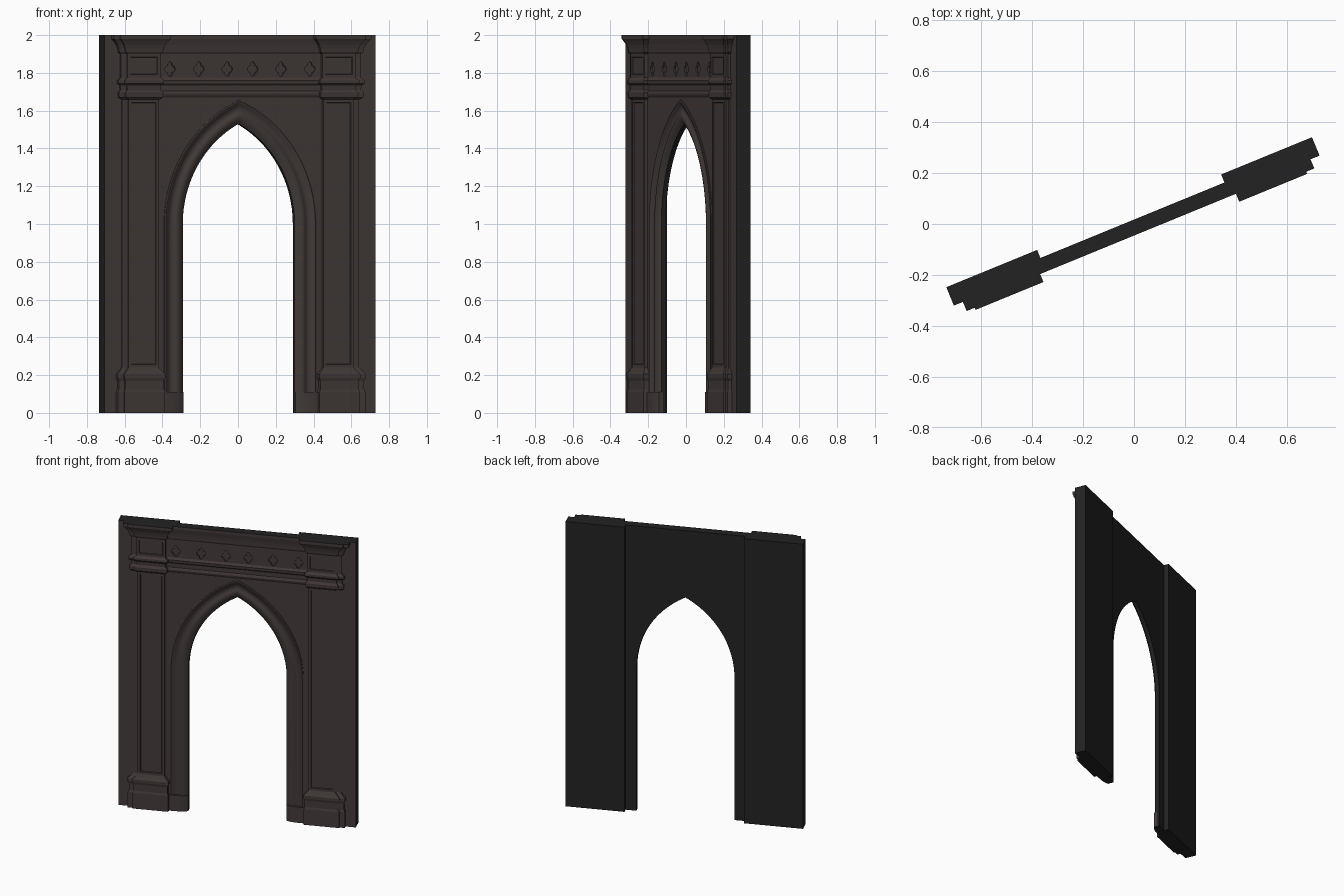
import bpy, bmesh, math
from mathutils import Matrix

if "Cube" in bpy.data.objects:
    bpy.data.objects.remove(bpy.data.objects["Cube"])

ROT = Matrix.Rotation(math.radians(22.3), 4, 'Z')


def material(name, rgb):
    m = bpy.data.materials.new(name)
    m.diffuse_color = (*rgb, 1)
    m.use_nodes = True
    m.node_tree.nodes["Principled BSDF"].inputs["Base Color"].default_value = m.diffuse_color
    return m


STONE = material("brown_stone", (0.055, 0.043, 0.041))
DARK = material("dark_backing", (0.016, 0.016, 0.016))

WALL, BACK, SLAB = -0.028, 0.016, 0.05      # depths of wall front, wall back, pier back
HALF, SPRING, CEN, RAD = 0.32, 1.0, 0.28, 0.60   # pointed arch
BAND = 0.115                                # width of arch moulding


def finish(name, bm, dark_rule, smooth=None):
    """Recalculate normals, colour by rule, turn to final heading."""
    bmesh.ops.recalc_face_normals(bm, faces=bm.faces)
    for f in bm.faces:
        f.normal_update()
        f.material_index = int(dark_rule(f.normal, f.calc_center_median()))
    me = bpy.data.meshes.new(name)
    bm.transform(ROT)
    bm.to_mesh(me)
    bm.free()
    me.materials.append(STONE)
    me.materials.append(DARK)
    ob = bpy.data.objects.new(name, me)
    bpy.context.collection.objects.link(ob)
    if smooth:
        bpy.ops.object.select_all(action='DESELECT')
        bpy.context.view_layer.objects.active = ob
        ob.select_set(True)
        bpy.ops.object.shade_smooth_by_angle(angle=math.radians(smooth))
    return ob


def outside(n, c):
    """Back, outer ends, top and underside are dark."""
    return (n.y > 0.5 or (abs(n.x) > 0.9 and abs(c.x) > 0.77)
            or (n.z > 0.9 and c.z > 1.99) or (n.z < -0.9 and c.z < 0.01))


def loft(bm, rings, cap=True):
    """Skin closed rings of points."""
    vs = [[bm.verts.new(p) for p in r] for r in rings]
    n = len(vs[0])
    faces = []
    for a, b in zip(vs, vs[1:]):
        for i in range(n):
            j = (i + 1) % n
            faces.append(bm.faces.new((a[i], a[j], b[j], b[i])))
    if cap:
        bm.faces.new(vs[0])
        bm.faces.new(vs[-1])
    return faces


def contour(d, z0=0.0, steps=24):
    """Right half of the pointed opening, offset outward by d, bottom to apex."""
    r = RAD + d
    end = math.acos(CEN / r)
    pts = [(HALF + d, z0)]
    for i in range(steps + 1):
        t = end * i / steps
        pts.append((max(r * math.cos(t) - CEN, 0), SPRING + r * math.sin(t)))
    return pts


def extrude_outline(bm, outline, y0, y1):
    loft(bm, [[(x, y0, z) for x, z in outline], [(x, y1, z) for x, z in outline]])


# wall with pointed opening
half = contour(BAND)
outline = [(-0.775, 0), (-0.775, 2), (0.775, 2), (0.775, 0)]
outline += half + [(-x, z) for x, z in reversed(half[:-1])]
bm = bmesh.new()
extrude_outline(bm, outline, WALL, BACK)
wall = finish("arch_wall", bm, outside)

# sunk quatrefoil ornaments in the frieze
bm = bmesh.new()
for u in (-0.40, -0.235, -0.073, 0.073, 0.235, 0.40):
    ring = []
    for i in range(32):
        a = 2 * math.pi * i / 32
        r = 0.022 + 0.013 * abs(math.cos(2 * a)) * (1 if math.cos(2 * a) ** 2 > 0.1 else 0.3)
        ring.append((u + 0.85 * r * math.cos(a), 1.82 + 1.1 * r * math.sin(a)))
    extrude_outline(bm, ring, WALL - 0.02, WALL + 0.009)
cutter = finish("ornament_cutter", bm, lambda n, c: False)
cutter.hide_render = True
mod = wall.modifiers.new("ornaments", 'BOOLEAN')
mod.operation, mod.solver, mod.object = 'DIFFERENCE', 'EXACT', cutter
bpy.ops.object.select_all(action='DESELECT')
bpy.context.view_layer.objects.active = wall
wall.select_set(True)
bpy.ops.object.modifier_apply(modifier=mod.name)
bpy.data.objects.remove(cutter)

# arch moulding: hollow and roll swept round the opening
prof = [(0, BACK), (0, -0.010), (0.010, -0.019), (0.024, -0.027), (0.038, -0.031),
        (0.050, -0.029), (0.058, -0.024), (0.068, -0.021), (0.080, -0.022),
        (0.092, -0.027), (0.100, -0.034), (0.108, -0.036), (BAND, -0.033), (BAND, BACK)]
paths = [contour(d) for d, v in prof]
right = [[(p[k][0], v, p[k][1]) for p, (d, v) in zip(paths, prof)] for k in range(len(paths[0]))]
left = [[(-x, y, z) for x, y, z in r] for r in reversed(right[:-1])]
bm = bmesh.new()
loft(bm, right + left)
finish("arch_moulding", bm,
       lambda n, c: n.y > 0.5 or n.z < -0.95 and c.z < 0.01
       or (abs(n.y) < 0.05 and c.y > -0.005), 35)

# pilaster profiles: (height, projection)
column = [(0, 0.028), (0.11, 0.028), (0.125, 0.022), (0.17, 0.022), (0.185, 0.029),
          (0.205, 0.030), (0.22, 0.016), (0.24, 0.0), (1.66, 0.0), (1.67, 0.018),
          (1.695, 0.020), (1.71, 0.008), (1.735, 0.010), (1.745, 0.024), (1.76, 0.024),
          (1.775, 0.007), (1.90, 0.007), (1.91, 0.018), (1.93, 0.022), (1.95, 0.030),
          (1.97, 0.045), (1.98, 0.055), (2.0, 0.055)]


def pilaster(name, s, u0, u1, front, inner, panel):
    bm = bmesh.new()
    rings = []
    for z, o in column:
        a, b, f = s * (u0 - o * inner), s * (u1 + o * 1.05), front - 0.56 * o
        rings.append([(a, 0, z), (a, f, z), (b, f, z), (b, 0, z)])
    loft(bm, rings)
    bmesh.ops.recalc_face_normals(bm, faces=bm.faces)
    if panel:
        for lo, hi in ((0.5, 1.4), (1.80, 1.87)):
            fs = [f for f in bm.faces if f.normal.y < -0.99
                  and lo < f.calc_center_median().z < hi]
            bmesh.ops.inset_individual(bm, faces=fs, thickness=0.024, depth=-0.0)
            bmesh.ops.inset_individual(bm, faces=fs, thickness=0.003, depth=-0.006)
    finish(name, bm, lambda n, c: n.z > 0.9 and c.z > 1.99 or n.z < -0.9 and c.z < 0.01)


for s, side in ((1, "right"), (-1, "left")):
    pilaster(side + "_pilaster", s, 0.47, 0.645, -0.045, 1.0, True)
    pilaster(side + "_pilaster_backing", s, 0.50, 0.679, -0.036, 0.3, False)

    # thicker pier behind each pilaster
    bm = bmesh.new()
    a, b = s * 0.39, s * 0.775
    extrude_outline(bm, [(a, 0), (b, 0), (b, 2), (a, 2)], BACK - 0.002, SLAB)
    finish(side + "_pier_back", bm, lambda n, c: True)

    # jamb plinth, curving back toward the opening
    plan = [(0.32, 0.0), (0.32, -0.022), (0.335, -0.030), (0.355, -0.036),
            (0.38, -0.040), (0.445, -0.041), (0.445, 0.0)]
    bm = bmesh.new()
    loft(bm, [[(s * x, y, z) for x, y in plan] for z in (0, 0.11)])
    finish(side + "_jamb_plinth", bm, lambda n, c: n.z < -0.9, 35)

# horizontal mouldings across the lintel: (projection, height)
bands = {
    "lower_string": [(0, 1.67), (0.006, 1.68), (0.008, 1.69), (0.004, 1.70), (0, 1.705)],
    "upper_string": [(0, 1.735), (0.008, 1.745), (0.009, 1.76), (0.004, 1.768), (0, 1.775)],
    "lintel_cornice": [(0, 1.90), (0.005, 1.91), (0.006, 1.93), (0.008, 1.95),
                       (0.012, 1.97), (0.014, 1.98), (0.014, 2.0), (0, 2.0)],
}
for name, pts in bands.items():
    ring = [(-0.01, pts[0][1])] + pts + [(-0.01, pts[-1][1])]
    bm = bmesh.new()
    loft(bm, [[(x, WALL - o, z) for o, z in ring] for x in (-0.48, 0.48)])
    finish(name, bm, lambda n, c: n.z > 0.9 and c.z > 1.99)
